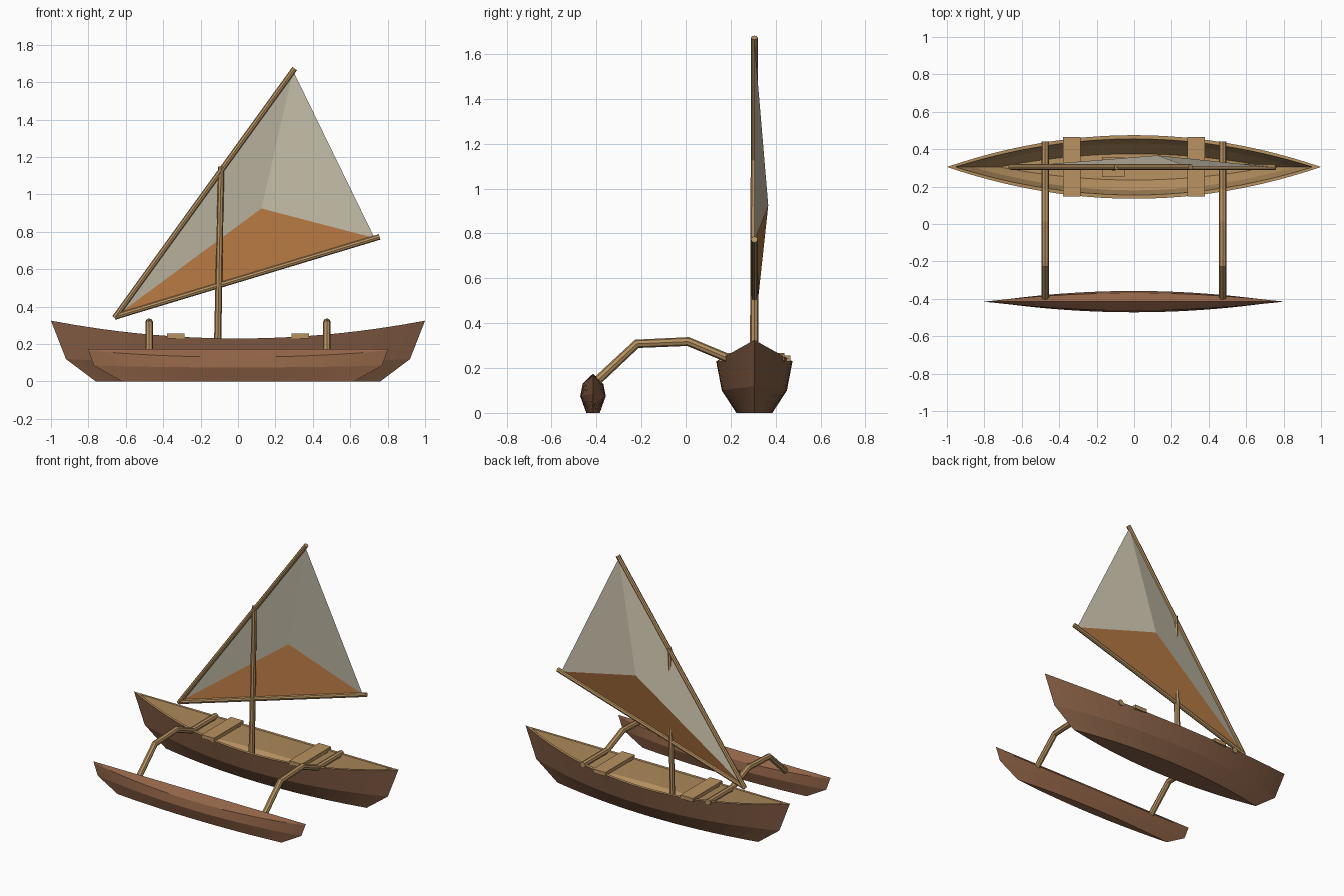
import bpy, bmesh
from mathutils import Vector

if "Cube" in bpy.data.objects:
    bpy.data.objects.remove(bpy.data.objects["Cube"])

HULL_Y, FLOAT_Y = 0.305, -0.415


def mat(name, rgb):
    m = bpy.data.materials.new(name)
    m.diffuse_color = (*rgb, 1)
    m.use_nodes = True
    m.node_tree.nodes["Principled BSDF"].inputs["Base Color"].default_value = m.diffuse_color
    return m


DARK = mat("dark_wood", (0.24, 0.115, 0.06))
RED = mat("red_wood", (0.29, 0.13, 0.065))
TAN = mat("light_wood", (0.48, 0.29, 0.12))
CLOTH = mat("cloth", (0.58, 0.53, 0.41))
RUST = mat("rust_cloth", (0.42, 0.17, 0.05))


def finish(name, bm, mats):
    me = bpy.data.meshes.new(name)
    bm.to_mesh(me)
    bm.free()
    for m in mats:
        me.materials.append(m)
    ob = bpy.data.objects.new(name, me)
    bpy.context.collection.objects.link(ob)
    return ob


def boat_shell(name, y0, levels, mats, light_from=99, n=24):
    """Loft levels (half length, half width, mid z, end z) along x, mirrored in y."""
    bm = bmesh.new()
    k = len(levels)
    loops = []
    for i in range(n + 1):
        s = -1 + 2 * i / n
        half = [(L * s, w * (1 - s * s), z0 + (z1 - z0) * s * s) for L, w, z0, z1 in levels]
        ring = [(x, y0 + w, z) for x, w, z in half] + [(x, y0 - w, z) for x, w, z in reversed(half)]
        loops.append([bm.verts.new(p) for p in ring])
    for a, b in zip(loops, loops[1:]):
        for j in range(2 * k):
            q = (j + 1) % (2 * k)
            f = bm.faces.new((a[j], a[q], b[q], b[j]))
            f.material_index = int(light_from <= j <= 2 * k - 2 - light_from)
    bmesh.ops.remove_doubles(bm, verts=bm.verts, dist=1e-4)
    bmesh.ops.recalc_face_normals(bm, faces=bm.faces)
    return finish(name, bm, mats)


def pole(name, pts, r, taper=1.0, m=TAN):
    cu = bpy.data.curves.new(name, 'CURVE')
    cu.dimensions = '3D'
    cu.bevel_depth = r
    cu.bevel_resolution = 2
    cu.use_fill_caps = True
    sp = cu.splines.new('POLY')
    sp.points.add(len(pts) - 1)
    for i, p in enumerate(pts):
        sp.points[i].co = (*p, 1)
        sp.points[i].radius = 1 + (taper - 1) * i / (len(pts) - 1)
    sp.use_smooth = False
    cu.materials.append(m)
    ob = bpy.data.objects.new(name, cu)
    bpy.context.collection.objects.link(ob)
    return ob


def box(name, lo, hi):
    lo, hi = Vector(lo), Vector(hi)
    bm = bmesh.new()
    bmesh.ops.create_cube(bm, size=1)
    for v in bm.verts:
        v.co = (lo + hi) / 2 + v.co * (hi - lo)
    return finish(name, bm, [TAN])


# Hollow main hull: outside bottom, chine, gunwale, then inside down to the floor
boat_shell("hull", HULL_Y, [
    (0.76, 0.08, 0, 0), (0.92, 0.145, 0.10, 0.12), (1.0, 0.17, 0.23, 0.325),
    (0.955, 0.15, 0.23, 0.317), (0.86, 0.125, 0.11, 0.14), (0.72, 0.07, 0.04, 0.05)],
    [DARK, TAN], light_from=2)

# Outrigger float
boat_shell("outrigger_float", FLOAT_Y, [
    (0.62, 0.03, 0, 0), (0.77, 0.057, 0.075, 0.085),
    (0.80, 0.046, 0.13, 0.165), (0.805, 0.0, 0.175, 0.175)], [RED])

# Cross beams and seats, fore and aft
for side, label in ((-1, "left"), (1, "right")):
    x = side * 0.475
    pole(label + "_cross_beam", [(x, -0.405, 0.135), (x, -0.22, 0.308), (x, 0.01, 0.318),
                                 (x, 0.18, 0.247), (x, 0.44, 0.247)], 0.02)
    x = side * 0.332
    box(label + "_seat", (x - 0.047, 0.148, 0.23), (x + 0.047, 0.465, 0.256))

# Mast and its foot
box("mast_step", (-0.17, 0.252, 0.035), (-0.052, 0.358, 0.08))
pole("mast", [(-0.112, HULL_Y, 0.05), (-0.09, HULL_Y, 1.15)], 0.02, 0.8)

# Yard and boom
pole("yard", [(-0.66, HULL_Y, 0.34), (0.303, HULL_Y, 1.673)], 0.015)
pole("boom", [(-0.66, HULL_Y, 0.345), (0.757, HULL_Y, 0.773)], 0.015)

# Sail: three flat panels meeting at a billowed point
bm = bmesh.new()
tack, peak, clew, belly = [bm.verts.new(p) for p in (
    (-0.65, HULL_Y, 0.352), (0.295, HULL_Y, 1.66), (0.73, HULL_Y, 0.767), (0.125, 0.367, 0.925))]
bm.faces.new((tack, belly, peak))
bm.faces.new((peak, belly, clew))
bm.faces.new((clew, belly, tack)).material_index = 1
finish("sail", bm, [CLOTH, RUST])
